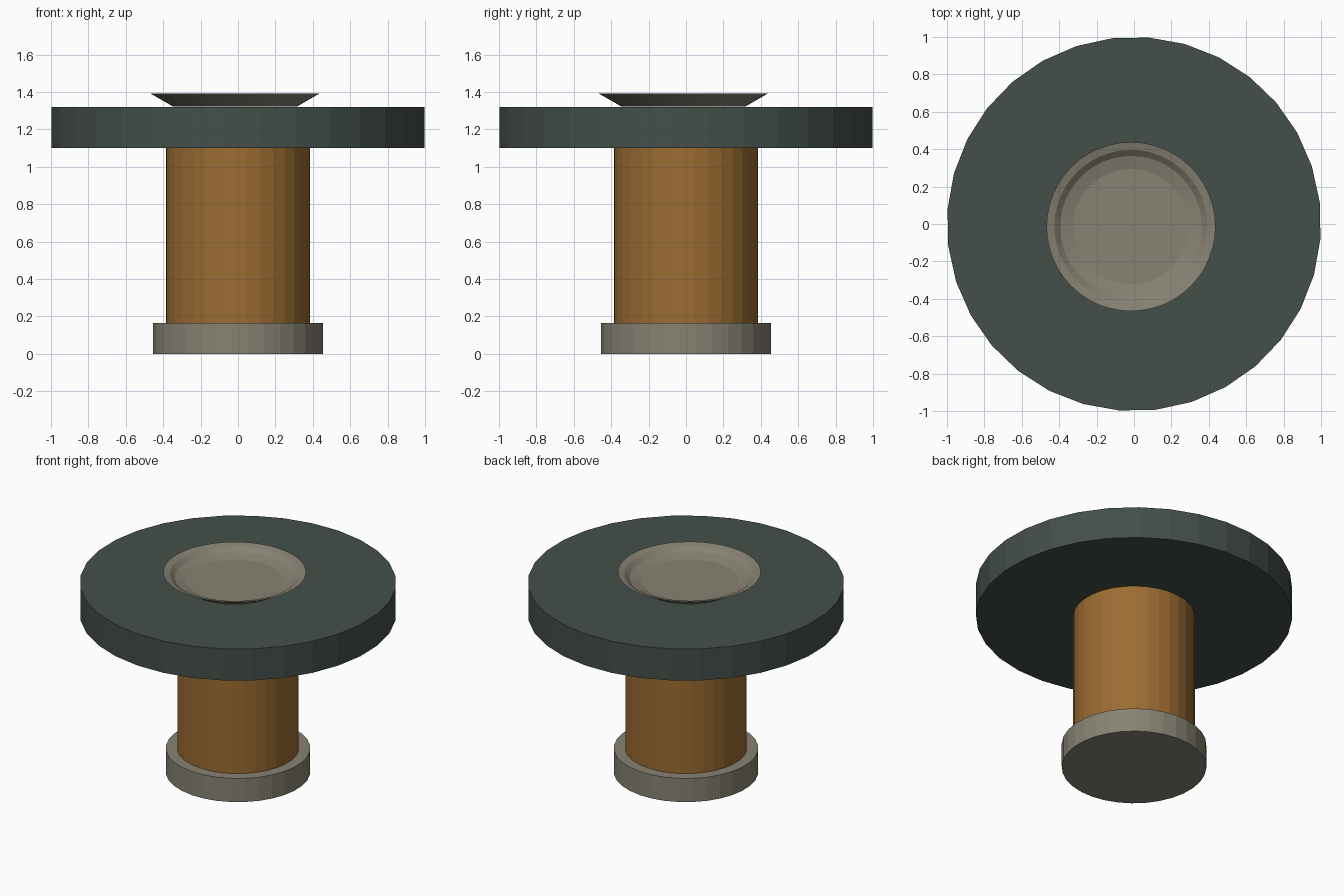
import bpy, bmesh, math

if "Cube" in bpy.data.objects:
    bpy.data.objects.remove(bpy.data.objects["Cube"])


def material(name, rgb):
    m = bpy.data.materials.new(name)
    m.diffuse_color = (*rgb, 1)
    m.use_nodes = True
    m.node_tree.nodes["Principled BSDF"].inputs["Base Color"].default_value = m.diffuse_color
    return m


green = material("dark green", (0.058, 0.078, 0.067))
brown = material("warm brown", (0.328, 0.150, 0.032))
grey = material("warm grey", (0.242, 0.223, 0.171))


def lathe(name, profile, sides, mat, turn=0.0, centre=(0, 0)):
    """Closed solid of revolution from a (radius, z) profile, bottom to top."""
    bm = bmesh.new()
    rings = []
    for r, z in profile:
        ring = []
        for i in range(sides):
            a = math.radians(turn) + math.tau * i / sides
            ring.append(bm.verts.new((centre[0] + r * math.cos(a),
                                      centre[1] + r * math.sin(a), z)))
        rings.append(ring)
    for lo, hi in zip(rings, rings[1:]):
        for i in range(sides):
            j = (i + 1) % sides
            bm.faces.new((lo[i], lo[j], hi[j], hi[i]))
    bm.faces.new(rings[0][::-1])
    bm.faces.new(rings[-1])
    mesh = bpy.data.meshes.new(name)
    bm.to_mesh(mesh)
    bm.free()
    mesh.materials.append(mat)
    ob = bpy.data.objects.new(name, mesh)
    bpy.context.collection.objects.link(ob)
    return ob


# Foot, column and wide table top
lathe("foot", [(0.457, 0), (0.457, 0.165)], 32, grey, 6.75)
lathe("column", [(0.385, 0.165), (0.385, 1.1)], 32, brown, 6.75)
lathe("table_top", [(1.0, 1.1), (1.0, 1.32)], 32, green, 6.75)

# Shallow flared dish, slightly off centre
lathe("dish", [(0.33, 1.322), (0.452, 1.392), (0.41, 1.381),
               (0.378, 1.353), (0.308, 1.335)], 48, grey, 0, (-0.016, -0.014))
